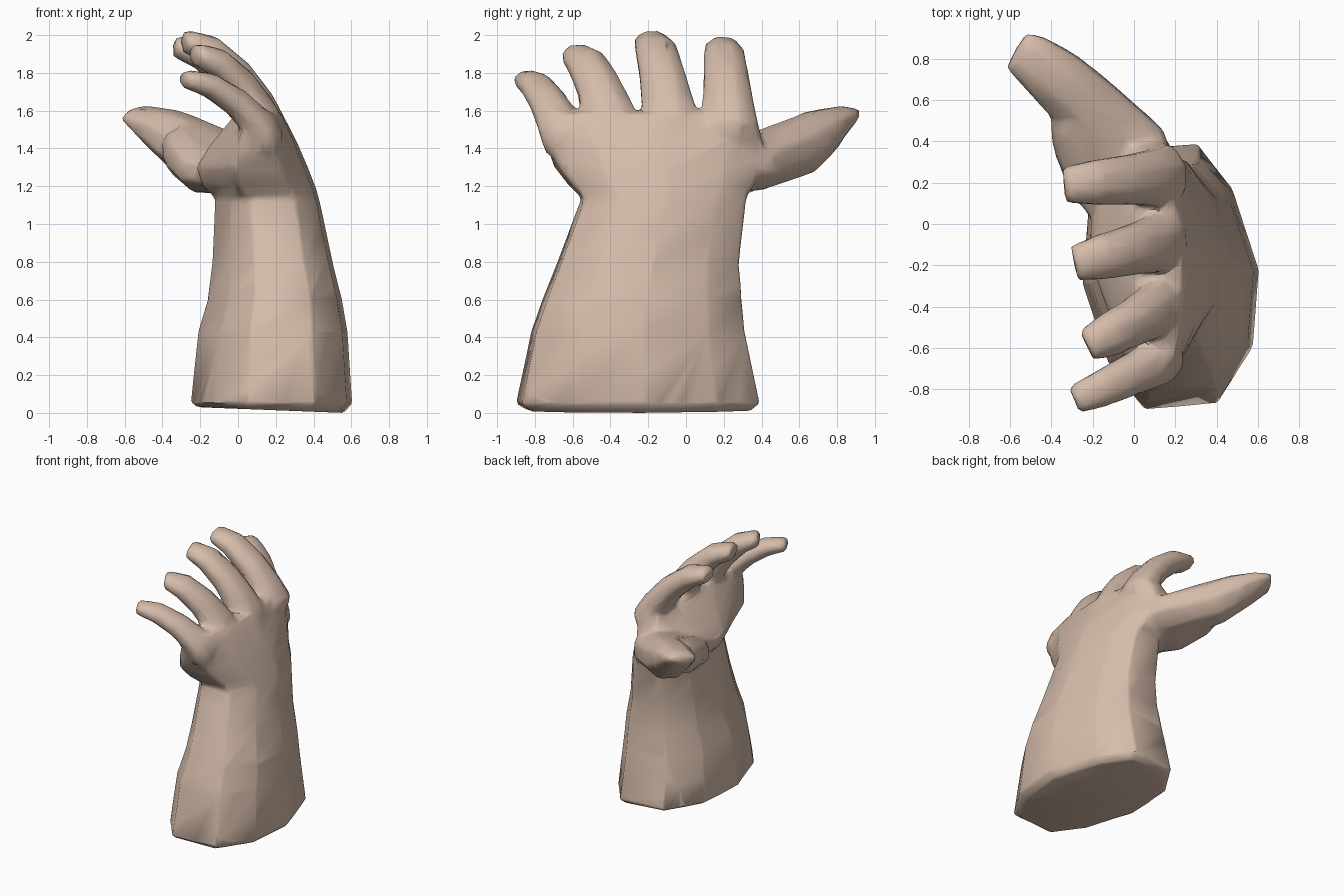
import bpy, bmesh, math
from mathutils import Vector

if "Cube" in bpy.data.objects:
    bpy.data.objects.remove(bpy.data.objects["Cube"])

skin = bpy.data.materials.new("skin")
skin.diffuse_color = (0.66, 0.5, 0.4, 1)
skin.use_nodes = True
skin.node_tree.nodes["Principled BSDF"].inputs["Base Color"].default_value = skin.diffuse_color


def loft(name, rings):
    """Skin a list of equal-length point rings and cap both ends."""
    bm = bmesh.new()
    loops = [[bm.verts.new(p) for p in ring] for ring in rings]
    n = len(loops[0])
    for a, b in zip(loops, loops[1:]):
        for i in range(n):
            j = (i + 1) % n
            bm.faces.new((a[i], a[j], b[j], b[i]))
    bm.faces.new(loops[0][::-1])
    bm.faces.new(loops[-1])
    bmesh.ops.recalc_face_normals(bm, faces=bm.faces)
    me = bpy.data.meshes.new(name)
    bm.to_mesh(me)
    bm.free()
    ob = bpy.data.objects.new(name, me)
    bpy.context.collection.objects.link(ob)
    me.materials.append(skin)
    return ob


def digit(name, path, hint=(0, 1, 0), n=8):
    """Tube along (x, y, z, half width, half thickness) stations."""
    pts = [Vector(p[:3]) for p in path]
    rings = []
    for i, p in enumerate(path):
        t = (pts[min(i + 1, len(pts) - 1)] - pts[max(i - 1, 0)]).normalized()
        side = Vector(hint)
        side = (side - t * side.dot(t)).normalized()
        up = t.cross(side)
        angles = [2 * math.pi * (k + 0.5) / n for k in range(n)]
        rings.append([pts[i] + side * p[3] * 1.08 * math.cos(a) + up * p[4] * 1.08 * math.sin(a)
                      for a in angles])
    return loft(name, rings)


def finger(name, y0, z0, tip, width, thick):
    """Finger arching from its knuckle at (0.15, y0, z0) forward to the tip."""
    path = [(.12, y0, z0 - .1, width, thick * .9)]
    for s in (0, .17, .42, .72, .94, 1):
        rise = math.sin(s * math.pi / 2) ** 1.05
        taper = 1 - .15 * s - .15 * max(0, s - .8) / .2
        path.append((.15 + (tip[0] - .15) * s ** 1.15, y0 + (tip[1] - y0) * s,
                     z0 + (tip[2] - z0) * rise,
                     width * taper + .03 * (1 - s) ** 3, thick * taper * (1 - .25 * s)))
    return digit(name, path)


# Forearm and palm: one point-symmetric outline fitted to boxes (z, x0, x1, y0, y1)
HALF = [(-.3, -1), (.53, -.95), (.93, -.53), (1, .05), (.7, .66)]
OUTLINE = HALF + [(-u, -v) for u, v in HALF]
STATIONS = [(.015, -.21, .56, -.85, .34), (.05, -.25, .605, -.9, .39),
            (.43, -.21, .58, -.82, .31), (.6, -.16, .55, -.76, .295),
            (.8, -.135, .5, -.68, .28), (1.14, -.12, .43, -.555, .32),
            (1.2, -.22, .41, -.62, .36), (1.3, -.25, .37, -.7, .41),
            (1.42, -.17, .32, -.745, .41), (1.52, -.08, .27, -.78, .39),
            (1.59, -.02, .23, -.74, .35)]
rings = []
for z, x0, x1, y0, y1 in STATIONS:
    ring = []
    for u, v in OUTLINE:
        if z > 1.18 and u < -.6:               # hollow towards the little finger
            u *= .92 + .3 * min(v, 0)
        tilt = -.015 * u if z < .02 else 0
        ring.append(((x0 + x1) / 2 + u * (x1 - x0) / 2, (y0 + y1) / 2 + v * (y1 - y0) / 2, z + tilt))
    rings.append(ring)
hand = loft("hand", rings)

# Fingers, thumb and the fleshy pad at the base of the thumb
parts = [
    finger("index_finger", .23, 1.52, (-.34, .19, 1.935), .122, .108),
    finger("middle_finger", -.08, 1.53, (-.29, -.19, 1.965), .122, .108),
    finger("ring_finger", -.38, 1.51, (-.23, -.59, 1.895), .118, .105),
    finger("little_finger", -.64, 1.47, (-.29, -.855, 1.765), .1, .09),
]
THUMB = [(.08, .18, 1.28, .14, .1), (-.03, .32, 1.31, .22, .14),
         (-.26, .6, 1.41, .16, .15), (-.38, .71, 1.49, .145, .12),
         (-.51, .81, 1.56, .12, .065), (-.57, .84, 1.58, .1, .035)]
parts.append(digit("thumb", THUMB, (.6, .76, .1)))
PAD = [(0, .1, 1.25, .2, .09), (-.15, .27, 1.29, .2, .13),
       (-.25, .42, 1.36, .15, .13), (-.29, .53, 1.43, .12, .1)]
parts.append(digit("thumb_pad", PAD, (.75, .66, 0)))

# Weld everything into one skin
bpy.context.view_layer.objects.active = hand
for p in parts:
    m = hand.modifiers.new("join", 'BOOLEAN')
    m.operation = 'UNION'
    m.solver = 'EXACT'
    m.object = p
    bpy.ops.object.modifier_apply(modifier=m.name)
    bpy.data.objects.remove(p)

# Melt the joints above the wrist, then thin the mesh to larger facets
m = hand.modifiers.new("melt", 'REMESH')
m.mode = 'VOXEL'
m.voxel_size = .018
bpy.ops.object.modifier_apply(modifier=m.name)
group = hand.vertex_groups.new(name="above_wrist")
group.add([v.index for v in hand.data.vertices if v.co.z > 1.08], 1, 'REPLACE')
m = hand.modifiers.new("relax", 'SMOOTH')
m.factor, m.iterations, m.vertex_group = .5, 10, group.name
bpy.ops.object.modifier_apply(modifier=m.name)
m = hand.modifiers.new("thin", 'DECIMATE')
m.ratio = 2400 / (2 * len(hand.data.polygons))
bpy.ops.object.modifier_apply(modifier=m.name)
if not hand.data.materials:
    hand.data.materials.append(skin)

# Smooth shading, keeping the rim of the base sharp
bpy.ops.object.select_all(action='DESELECT')
hand.select_set(True)
bpy.ops.object.shade_smooth_by_angle(angle=math.radians(50))
